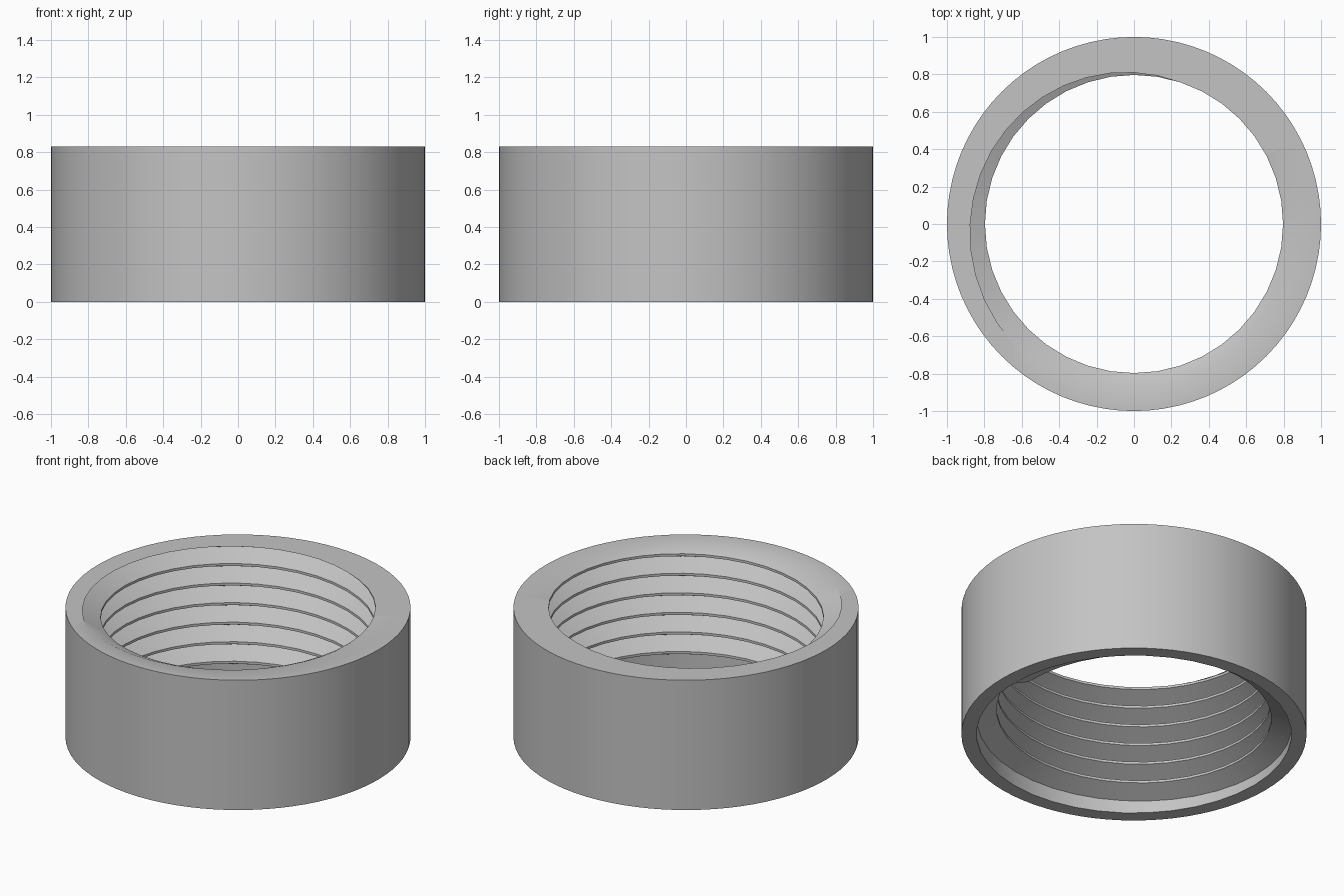
import bpy, bmesh
from math import cos, sin, tau, radians

if "Cube" in bpy.data.objects:
    bpy.data.objects.remove(bpy.data.objects["Cube"], do_unlink=True)

HEIGHT, PITCH, TURNS = 0.83, 0.125, 7
OUTER, ROOT, CREST = 1.0, 0.913, 0.797
INNER_SEGS, OUTER_SEGS = 40, 80
FLAT = PITCH / 8                      # width of the thread crest
FLANK = (PITCH - FLAT) / 2

bm = bmesh.new()


def ring_point(radius, angle, z):
    return bm.verts.new((radius * cos(angle), radius * sin(angle), z))


def skin(columns):
    """Join neighbouring columns of vertices with quads."""
    for a, b in zip(columns, columns[1:]):
        for j in range(len(a) - 1):
            bm.faces.new((a[j], b[j], b[j + 1], a[j + 1]))


# Thread profile climbing the bore: root, crest, crest, root ...
profile = []
for t in range(TURNS):
    base = t * PITCH
    profile += [(ROOT, base), (CREST, base + FLANK), (CREST, base + FLANK + FLAT)]
profile.append((ROOT, TURNS * PITCH))

# Helical bore, with a plain wall below the first root
bore = []
for i in range(INNER_SEGS + 1):
    angle = tau * i / INNER_SEGS
    rise = PITCH * i / INNER_SEGS
    column = [ring_point(ROOT, angle, 0)]
    column += [ring_point(r, angle, z + rise) for r, z in profile]
    bore.append(column)
skin(bore)

# End face where the thread starts
bm.faces.new(bore[0][1:5])
bmesh.ops.remove_doubles(bm, verts=bm.verts[:], dist=0.0001)

# Trim the thread flush with the top
bmesh.ops.bisect_plane(bm, geom=bm.verts[:] + bm.edges[:] + bm.faces[:], dist=1e-6,
                       plane_co=(0, 0, HEIGHT), plane_no=(0, 0, 1), clear_outer=True)

# Outer wall
wall = [[ring_point(OUTER, tau * i / OUTER_SEGS, z) for z in (0, HEIGHT)]
        for i in range(OUTER_SEGS)]
skin(wall + wall[:1])

# Flat top and bottom rims
for level in (0, HEIGHT):
    rim = [e for e in bm.edges if e.is_boundary
           and all(abs(v.co.z - level) < 1e-4 for v in e.verts)]
    bmesh.ops.triangle_fill(bm, edges=rim, use_beauty=True, normal=(0, 0, 1))
bmesh.ops.recalc_face_normals(bm, faces=bm.faces[:])

mesh = bpy.data.meshes.new("threaded_ring")
bm.to_mesh(mesh)
bm.free()
ring = bpy.data.objects.new("threaded_ring", mesh)
bpy.context.collection.objects.link(ring)

# Plain grey material
grey = bpy.data.materials.new("plain_grey")
grey.use_nodes = True
colour = (0.55, 0.55, 0.55, 1)
grey.diffuse_color = colour
grey.node_tree.nodes["Principled BSDF"].inputs["Base Color"].default_value = colour
mesh.materials.append(grey)

bpy.ops.object.select_all(action="DESELECT")
ring.select_set(True)
bpy.context.view_layer.objects.active = ring
bpy.ops.object.shade_smooth_by_angle(angle=radians(30))
